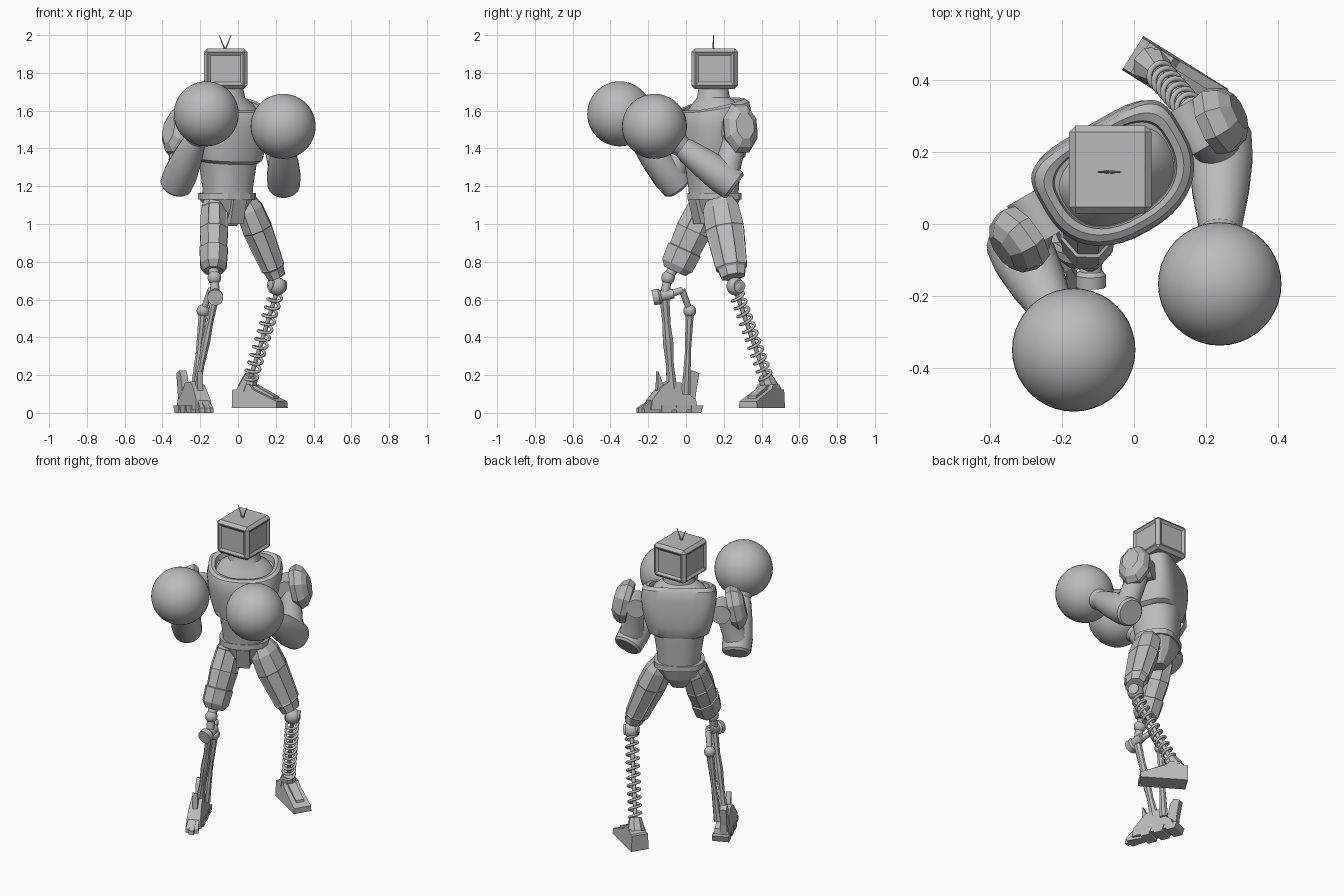
import bpy
import bmesh
from math import sin, cos, pi, radians
from mathutils import Vector, Matrix

cube = bpy.data.objects.get("Cube")
if cube:
    bpy.data.objects.remove(cube, do_unlink=True)

# One plain metal colour
metal = bpy.data.materials.new("grey_metal")
metal.use_nodes = True
metal.diffuse_color = (0.5, 0.5, 0.5, 1)
metal.node_tree.nodes["Principled BSDF"].inputs["Base Color"].default_value = metal.diffuse_color


def frame(x, y, z=0, turn=0):
    return Matrix.Translation((x, y, z)) @ Matrix.Rotation(radians(turn), 4, "Z")


def finish(name, bm, matrix=Matrix(), sharp=32):
    """Turn a bmesh into an object, smooth except at edges above the sharp angle."""
    bm.transform(matrix)
    bmesh.ops.recalc_face_normals(bm, faces=bm.faces[:])
    for face in bm.faces:
        face.smooth = sharp > 0
    for edge in bm.edges:
        if edge.is_manifold and edge.calc_face_angle() > radians(sharp):
            edge.smooth = False
    mesh = bpy.data.meshes.new(name)
    bm.to_mesh(mesh)
    bm.free()
    mesh.materials.append(metal)
    obj = bpy.data.objects.new(name, mesh)
    bpy.context.scene.collection.objects.link(obj)
    return obj


def loft(name, rings, matrix=Matrix(), sharp=32, panels=()):
    """Skin a list of point rings, cap the ends, recess panels in chosen bands."""
    bm = bmesh.new()
    loops = [[bm.verts.new(p) for p in ring] for ring in rings]
    recessed = []
    count = len(loops[0])
    for band, (low, high) in enumerate(zip(loops, loops[1:])):
        for i in range(count):
            j = (i + 1) % count
            face = bm.faces.new((low[i], low[j], high[j], high[i]))
            if band in panels:
                recessed.append(face)
    bm.faces.new(loops[0])
    bm.faces.new(loops[-1])
    bmesh.ops.recalc_face_normals(bm, faces=bm.faces[:])
    if recessed:
        bmesh.ops.inset_individual(bm, faces=recessed, thickness=0.009, depth=-0.004)
    return finish(name, bm, matrix, sharp)


def limb(name, start, end, profile, sides=16, wide=1, deep=1, ref=(1, 0, 0), sharp=32, panels=()):
    """Profile of (position along axis, radius) swept around the axis start-end."""
    start, end = Vector(start), Vector(end)
    axis = (end - start).normalized()
    side = Vector(ref) - axis * axis.dot(Vector(ref))
    side.normalize()
    other = axis.cross(side)
    rings = []
    for t, r in profile:
        angles = [2 * pi * (i + 0.5) / sides for i in range(sides)]
        rings.append([start.lerp(end, t) + side * (r * wide * cos(a)) + other * (r * deep * sin(a))
                      for a in angles])
    return loft(name, rings, sharp=sharp, panels=panels)


def rod(name, start, end, radius, sides=12):
    return limb(name, start, end, [(0, radius), (1, radius)], sides, ref=(0.8, 0.5, 0.3))


def ball(name, centre, radius):
    bm = bmesh.new()
    bmesh.ops.create_uvsphere(bm, u_segments=40, v_segments=24, radius=radius)
    return finish(name, bm, Matrix.Translation(centre))


def prism(name, profile, width, matrix, top=1.0):
    """Side profile of (y, z) points given a width; top narrows the higher points."""
    peak = max(z for y, z in profile)
    rings = [[(s * width / 2 * (1 + (top - 1) * z / peak), y, z) for y, z in profile] for s in (-1, 1)]
    return loft(name, rings, matrix, sharp=0)


# Torso: body turned to its left, flatter across the back than the front
body = frame(-0.055, 0.147, 0, 30)


def oval(z, half, front, back, tilt=0, square=0.85, sides=40):
    ring = []
    for i in range(sides):
        a = 2 * pi * i / sides
        c, s = cos(a), sin(a)
        power = square if s > 0 else max(square, 0.85)
        x = half * abs(c) ** power * (1 if c > 0 else -1)
        y = (back if s > 0 else -front) * abs(s) ** power
        ring.append((x, y, z + tilt * y))
    return ring


loft("waist", [oval(1.15, 0.127, 0.125, 0.125), oval(1.2, 0.13, 0.13, 0.127),
               oval(1.3, 0.145, 0.145, 0.135), oval(1.37, 0.157, 0.155, 0.137)], body)
loft("chest", [oval(1.33, 0.157, 0.15, 0.132, 0.1), oval(1.345, 0.18, 0.165, 0.14, 0.1, 0.7),
               oval(1.42, 0.202, 0.182, 0.147, 0.05, 0.6), oval(1.51, 0.216, 0.192, 0.147, 0, 0.5),
               oval(1.58, 0.222, 0.19, 0.14, 0.1, 0.45), oval(1.625, 0.214, 0.178, 0.13, 0.2, 0.45),
               oval(1.64, 0.195, 0.16, 0.115, 0.25, 0.55), oval(1.635, 0.175, 0.145, 0.103, 0.25, 0.65),
               oval(1.6, 0.17, 0.14, 0.1, 0.25, 0.65)], body)
loft("neck", [oval(1.595, 0.168, 0.137, 0.098, 0.2), oval(1.64, 0.145, 0.115, 0.094, 0.15, 1),
              oval(1.67, 0.095, 0.085, 0.08, 0, 1), oval(1.73, 0.08, 0.08, 0.075, 0, 1)], body)
loft("belt", [oval(1.13, 0.15, 0.13, 0.13, 0, 0.7, 16), oval(1.165, 0.15, 0.13, 0.13, 0, 0.7, 16)],
     body, 0)
loft("pelvis", [oval(0.99, 0.045, 0.05, 0.05, 0, 0.7, 12), oval(1.06, 0.09, 0.1, 0.1, 0, 0.7, 12),
                oval(1.13, 0.14, 0.122, 0.122, 0, 0.7, 12)], body, 0)
prism("crotch_plate", [(-0.135, 1.13), (-0.1, 1.0), (-0.06, 1.0), (-0.06, 1.13)], 0.08, body)

# Box head with shallow recessed panels and two antennae
bm = bmesh.new()
bmesh.ops.create_cube(bm, size=1)
bmesh.ops.scale(bm, vec=(0.23, 0.245, 0.215), verts=bm.verts[:])
bmesh.ops.bevel(bm, geom=bm.edges[:], offset=0.018, segments=1, affect="EDGES")
big = sorted(bm.faces, key=lambda f: f.calc_area())[-6:]
big = [f for f in big if abs(f.normal.z) < 0.5]
bmesh.ops.inset_individual(bm, faces=big, thickness=0.006, depth=0)
bmesh.ops.inset_individual(bm, faces=big, thickness=0.02, depth=-0.01)
finish("head", bm, frame(-0.066, 0.152, 1.822), 0)
for side, tip in (("right", -0.1), ("left", -0.037)):
    limb(side + "_antenna", (-0.068, 0.145, 1.92), (tip, 0.145, 2.0), [(0, 0.005), (1, 0.002)], 6)

# Arms with shoulder pads and round gloves
arms = {
    "left": (1, 1.5, -0.02, (0.242, 0.205, 1.24), (0.239, -0.167, 1.517)),
    "right": (-1, 1.48, -0.03, (-0.312, -0.08, 1.245), (-0.168, -0.351, 1.583)),
}
for side, (s, z, shift, elbow, glove) in arms.items():
    at = lambda u, y, height: body @ Vector((s * u, y, height))
    out = at(1, 0, 0) - at(0, 0, 0)
    rod(side + "_shoulder_axle", at(0.17, 0, z), at(0.3, 0, z), 0.05, 20)
    rod(side + "_shoulder_joint", at(0.25, -0.07, z), at(0.25, 0.065, z), 0.058, 20)
    limb(side + "_shoulder_pad", at(0.29, shift, z), at(0.385, shift - 0.01, z + 0.02),
         [(0, 0.1), (0.35, 0.113), (0.75, 0.095), (1, 0.06)], 8, 1.25, 0.9, (0, 0, 1), 0)
    limb(side + "_upper_arm", at(0.27, shift / 2, z), elbow,
         [(0, 0.05), (0.2, 0.064), (0.75, 0.068), (0.8, 0.074), (1, 0.07)], 20, ref=out)
    limb(side + "_forearm", elbow, glove,
         [(-0.15, 0.075), (-0.12, 0.086), (0.05, 0.09), (0.3, 0.08), (0.55, 0.062), (0.6, 0.055),
          (0.7, 0.07)], 20, ref=out)
    ball(side + "_glove", glove, 0.172)

# Thighs: eight-sided armour with long recessed panels
limb("right_thigh", (-0.125, 0.12, 1.14), (-0.13, -0.06, 0.75),
     [(0, 0.055), (0.16, 0.08), (0.45, 0.088), (0.7, 0.08), (0.71, 0.088), (0.92, 0.082), (1, 0.058)],
     8, 0.92, 1.15, sharp=0, panels=(1,))
limb("left_thigh", (0.035, 0.175, 1.14), (0.205, 0.25, 0.72),
     [(0, 0.06), (0.15, 0.092), (0.4, 0.099), (0.88, 0.08), (0.9, 0.07), (1, 0.06)],
     8, 0.84, 1.12, sharp=0, panels=(2,))
for side, x, y in (("right", -0.115, 0.13), ("left", 0.035, 0.175)):
    ball(side + "_hip_joint", (x, y, 1.1), 0.065)

# Right shin: knee pivot and two linked bars
pivot, rear = Vector((-0.12, -0.115, 0.62)), Vector((-0.185, 0.02, 0.54))
bend = Vector((-0.145, -0.02, 0.65))
knee = Vector((-0.125, -0.095, 0.715))
ball("right_knee_ball", knee, 0.036)
rod("right_knee_post", (-0.128, -0.07, 0.76), knee, 0.028)
rod("right_knee_link", knee, pivot, 0.024)
limb("right_knee_pivot", pivot + Vector((0, 0.05, 0.012)), pivot - Vector((0, 0.06, 0.01)),
     [(0, 0.026), (0.6, 0.032), (0.7, 0.042), (1, 0.042)], 20)
rod("right_upper_link", pivot, bend, 0.018)
rod("right_rear_link", bend, rear, 0.017)
ball("right_rear_joint", rear, 0.034)
limb("right_front_shin", pivot, (-0.22, -0.075, 0.13),
     [(0, 0.026), (0.3, 0.021), (0.5, 0.027), (0.75, 0.02), (1, 0.028)], 8, 0.9, 1.1, sharp=0)
limb("right_rear_shin", rear, (-0.23, 0.0, 0.1), [(0, 0.024), (0.5, 0.017), (1, 0.026)], 8, sharp=0)

# Right foot: narrow and clawed, with raised heel fin
foot = frame(-0.23, -0.083, 0, 23)
prism("right_foot", [(-0.13, 0.015), (-0.12, 0.07), (-0.06, 0.14), (-0.02, 0.165), (0.05, 0.16),
                     (0.09, 0.1), (0.13, 0.07), (0.14, 0.015)], 0.095, foot, 0.7)
for name, turn, reach in (("inner", 8, 0.17), ("middle", 0, 0.188), ("outer", -8, 0.17)):
    prism("right_toe_" + name, [(-reach, 0), (-reach, 0.025), (-0.13, 0.06), (-0.07, 0.1), (-0.06, 0)],
          0.03, foot @ Matrix.Rotation(radians(turn), 4, "Z"))
for i in range(3):
    y = 0.085 * i - 0.07
    prism("right_sole_pad_%d" % i, [(y, 0), (y, 0.04), (y + 0.07, 0.04), (y + 0.055, 0)], 0.1, foot)
fin = foot @ Matrix.Translation((-0.015, 0, 0))
prism("right_heel_fin", [(0.07, 0.06), (0.105, 0.2), (0.125, 0.225), (0.165, 0.21), (0.145, 0.1),
                         (0.14, 0.04)], 0.04, fin)
prism("right_ankle_fin", [(-0.08, 0.1), (-0.075, 0.22), (-0.05, 0.16), (-0.03, 0.1)], 0.03, foot)

# Left shin: knee ball and coil spring on a thin core
top, base = Vector((0.205, 0.265, 0.64)), Vector((0.065, 0.425, 0.18))
ball("left_knee_ball", (0.208, 0.262, 0.67), 0.048)
rod("left_knee_axle", (0.17, 0.245, 0.68), (0.245, 0.285, 0.67), 0.033, 20)
rod("left_spring_core", top, base, 0.012)
axis = (base - top).normalized()
side = axis.orthogonal().normalized()
other = axis.cross(side)
turns, steps = 11, 18
curve = bpy.data.curves.new("left_spring", "CURVE")
curve.dimensions = "3D"
curve.bevel_depth = 0.008
curve.bevel_resolution = 2
spline = curve.splines.new("POLY")
spline.points.add(turns * steps)
for i, point in enumerate(spline.points):
    a = 2 * pi * i / steps
    p = top.lerp(base, i / (turns * steps)) + (side * cos(a) + other * sin(a)) * 0.035
    point.co = (*p, 1)
curve.materials.append(metal)
bpy.context.scene.collection.objects.link(bpy.data.objects.new("left_spring", curve))
limb("left_spring_cap", base - axis * 0.02, base + axis * 0.06, [(0, 0.036), (0.4, 0.045), (1, 0.055)],
     8, sharp=0)

# Left foot: plain wedge turned outwards
foot = frame(0.06, 0.437, 0, 58)
prism("left_foot", [(-0.205, 0.025), (-0.205, 0.06), (-0.05, 0.125), (-0.03, 0.15), (0.03, 0.15),
                    (0.05, 0.125), (0.075, 0.125), (0.075, 0.025)], 0.115, foot, 0.85)
prism("left_foot_ridge", [(-0.17, 0.05), (-0.165, 0.09), (-0.05, 0.145), (0.0, 0.15), (0.0, 0.05)],
      0.05, foot)
